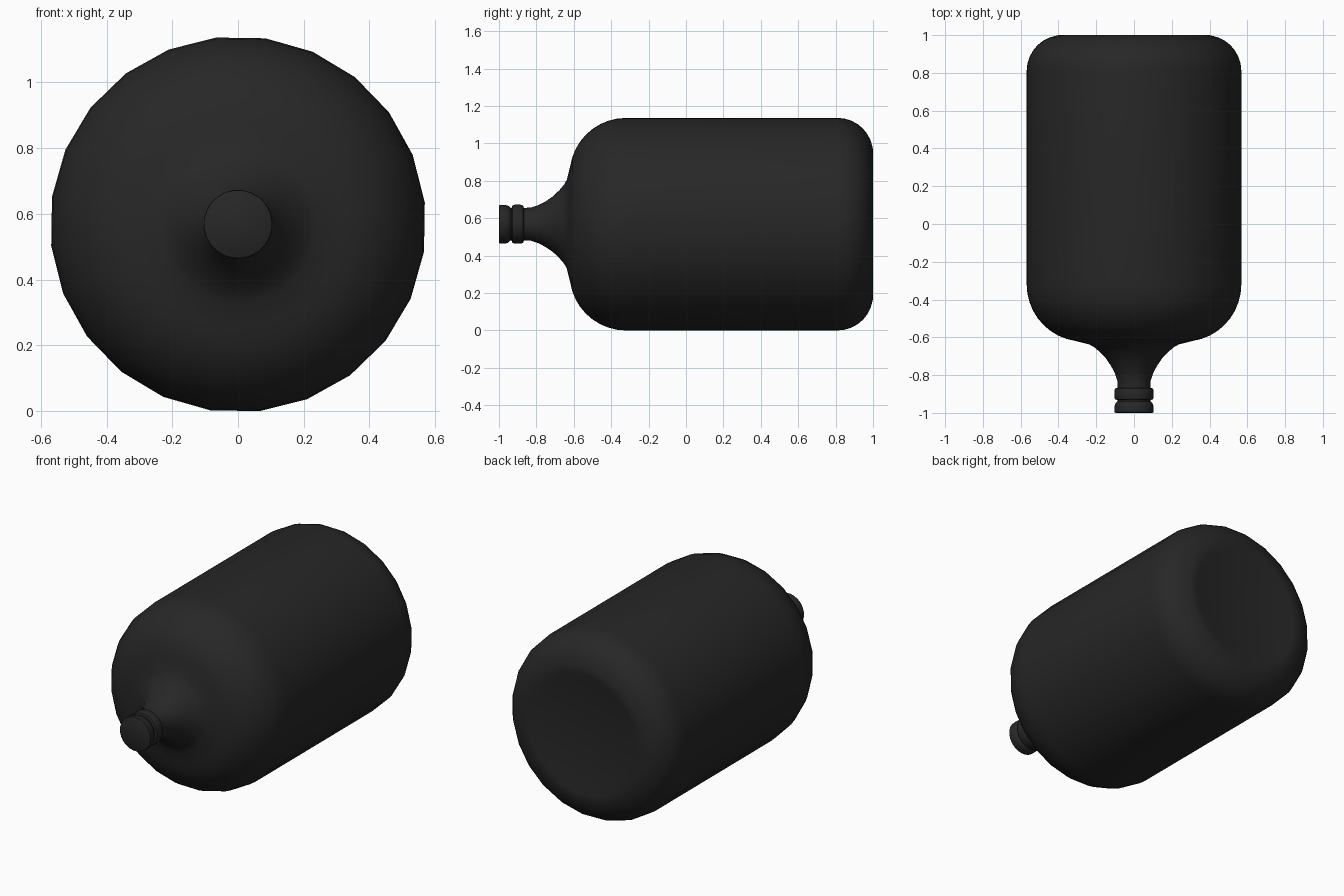
import bpy, bmesh, math

if "Cube" in bpy.data.objects:
    bpy.data.objects.remove(bpy.data.objects["Cube"])

SIDES = 24
TURN = math.radians(6.6)
CENTRE_Z = 0.568


def arc(y, r, radius, start, end, steps):
    """Profile points (y, r) on an arc, angle 0 pointing to +y."""
    pts = []
    for i in range(steps + 1):
        a = math.radians(start + (end - start) * i / steps)
        pts.append((y + radius * math.cos(a), r + radius * math.sin(a)))
    return pts


def lathe(name, profile, material):
    """Revolve (y, r) points about the bottle's lengthwise axis, closing both ends."""
    bm = bmesh.new()
    rings = []
    for y, r in profile:
        ring = []
        for i in range(SIDES):
            a = TURN + 2 * math.pi * i / SIDES
            ring.append(bm.verts.new((r * math.cos(a), y, CENTRE_Z + r * math.sin(a))))
        rings.append(ring)
    for a, b in zip(rings, rings[1:]):
        for i in range(SIDES):
            j = (i + 1) % SIDES
            bm.faces.new((a[i], a[j], b[j], b[i]))
    bm.faces.new(rings[0])
    bm.faces.new(rings[-1])
    bmesh.ops.recalc_face_normals(bm, faces=bm.faces)
    mesh = bpy.data.meshes.new(name)
    bm.to_mesh(mesh)
    bm.free()
    obj = bpy.data.objects.new(name, mesh)
    bpy.context.collection.objects.link(obj)
    mesh.materials.append(material)
    bpy.ops.object.select_all(action='DESELECT')
    obj.select_set(True)
    bpy.context.view_layer.objects.active = obj
    bpy.ops.object.shade_smooth_by_angle(angle=math.radians(40))
    return obj


glass = bpy.data.materials.new("dark_glass")
glass.diffuse_color = (0.02, 0.02, 0.02, 1)
glass.use_nodes = True
glass.node_tree.nodes["Principled BSDF"].inputs["Base Color"].default_value = glass.diffuse_color

# Mouth lip, groove and neck ring
lip = [(-1.0, 0.098), (-0.996, 0.104), (-0.965, 0.104), (-0.95, 0.099), (-0.939, 0.088),
       (-0.932, 0.088), (-0.928, 0.101), (-0.915, 0.105), (-0.885, 0.105),
       (-0.871, 0.101), (-0.867, 0.088)]
# Neck flaring into the shoulder
neck = [(-0.83, 0.089), (-0.79, 0.102), (-0.75, 0.123), (-0.71, 0.151),
        (-0.675, 0.185), (-0.65, 0.215), (-0.637, 0.24)]
# Rounded shoulder, straight body, rounded base
shoulder = arc(-0.32, 0.27, 0.302, 172, 90, 9)
base = arc(0.81, 0.382, 0.19, 90, 10, 7)
# Shallow dished underside
foot = [(1.0, 0.40), (1.0, 0.37), (0.99, 0.33)]

lathe("bottle", lip + neck + shoulder + base + foot, glass)
